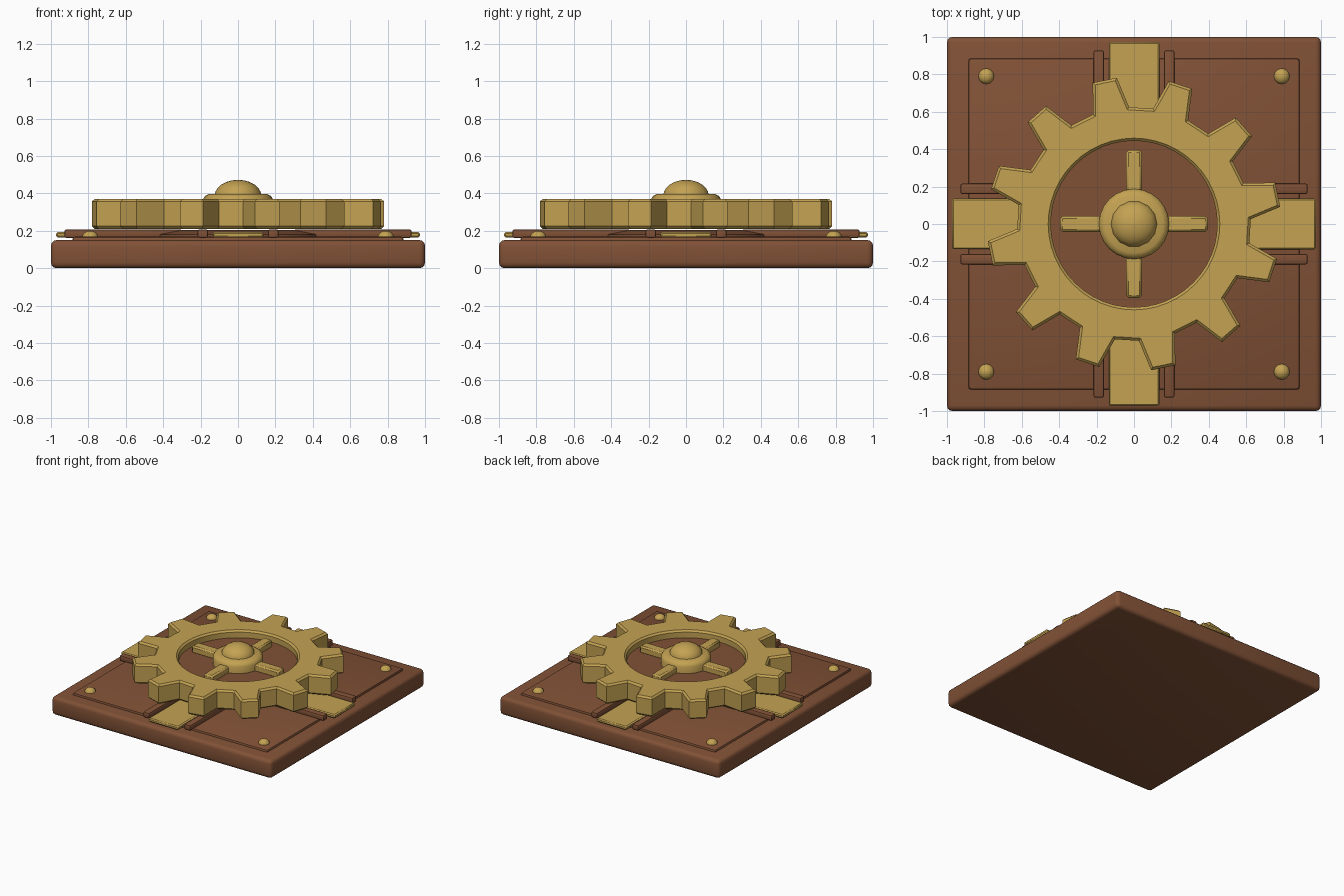
import bpy, bmesh
from math import sin, cos, radians, pi
from mathutils import Matrix

cube = bpy.data.objects.get("Cube")
if cube:
    bpy.data.objects.remove(cube, do_unlink=True)


def material(name, rgb):
    m = bpy.data.materials.new(name)
    m.use_nodes = True
    color = (*rgb, 1)
    m.diffuse_color = color
    m.node_tree.nodes["Principled BSDF"].inputs["Base Color"].default_value = color
    return m


WOOD = material("brown wood", (0.22, 0.083, 0.037))
BRASS = material("brass", (0.55, 0.36, 0.085))


def finish(name, bm, mat, smooth=True):
    bmesh.ops.recalc_face_normals(bm, faces=bm.faces)
    mesh = bpy.data.meshes.new(name)
    bm.to_mesh(mesh)
    bm.free()
    obj = bpy.data.objects.new(name, mesh)
    bpy.context.collection.objects.link(obj)
    mesh.materials.append(mat)
    if smooth:
        bpy.ops.object.select_all(action="DESELECT")
        obj.select_set(True)
        bpy.context.view_layer.objects.active = obj
        bpy.ops.object.shade_smooth_by_angle(angle=radians(40))
    return obj


def box(name, mat, x, y, z, bevel, segments=1, turn=0):
    """Bevelled box from (low, high) ranges, turned about the z axis."""
    bm = bmesh.new()
    bmesh.ops.create_cube(bm, size=1)
    for v in bm.verts:
        for i, (low, high) in enumerate((x, y, z)):
            v.co[i] = low + (v.co[i] + 0.5) * (high - low)
    bmesh.ops.bevel(bm, geom=bm.edges[:], offset=bevel, segments=segments,
                    profile=0.5, affect="EDGES")
    bm.transform(Matrix.Rotation(turn, 4, "Z"))
    return finish(name, bm, mat)


def lathe(name, mat, profile, sides, at=(0, 0)):
    """Solid of revolution from (radius, z) points, closed by flat caps."""
    bm = bmesh.new()
    rings = [[bm.verts.new((at[0] + r * cos(2 * pi * i / sides),
                            at[1] + r * sin(2 * pi * i / sides), z))
              for i in range(sides)] for r, z in profile]
    for a, b in zip(rings, rings[1:]):
        for i in range(sides):
            j = (i + 1) % sides
            bm.faces.new((a[i], a[j], b[j], b[i]))
    bm.faces.new(rings[0])
    bm.faces.new(rings[-1])
    return finish(name, bm, mat)


def dome(name, mat, radius, height, z, sides, rings, at=(0, 0)):
    profile = [(radius * cos(t), z + height * sin(t))
               for t in (pi / 2 * k / rings for k in range(rings))]
    profile.append((0.001, z + height))
    return lathe(name, mat, profile, sides, at)


def gear(name, mat, low, high, bevel):
    """Twelve-toothed ring with chamfered top and bottom rims."""
    bm = bmesh.new()
    tooth = ((-9.1, 0.625, -11.25), (-4.8, 0.787, -3.75),
             (4.8, 0.787, 3.75), (9.1, 0.625, 11.25))
    outer, inner = [], []
    for k in range(12):
        middle = 11.5 + 30 * k
        for angle, radius, hole_angle in tooth:
            a, h = radians(middle + angle), radians(middle + hole_angle)
            outer.append((radius * cos(a), radius * sin(a)))
            inner.append((0.445 * cos(h), 0.445 * sin(h)))
    loops = [[bm.verts.new((*p, z)) for p in points]
             for points, z in ((inner, low), (outer, low), (outer, high), (inner, high))]
    n = len(outer)
    for s in range(4):
        a, b = loops[s], loops[(s + 1) % 4]
        for i in range(n):
            j = (i + 1) % n
            bm.faces.new((a[i], a[j], b[j], b[i]))
    bm.normal_update()
    rims = [e for e in bm.edges
            if abs(e.verts[0].co.z - e.verts[1].co.z) < 1e-5
            and e.calc_face_angle(0) > 1]
    bmesh.ops.bevel(bm, geom=rims, offset=bevel, segments=1, affect="EDGES")
    return finish(name, bm, mat)


# Base slab and raised panel
box("base_slab", WOOD, (-1, 1), (-1, 1), (0, 0.15), 0.03, 3)
box("raised_panel", WOOD, (-0.885, 0.885), (-0.885, 0.885), (0.13, 0.168), 0.014, 2)

# Four arms: a brass plate between two rails, and one spoke of the wheel
for k, side in enumerate(("left", "back", "right", "front")):
    turn = k * pi / 2
    box(side + "_plate", BRASS, (0.35, 0.972), (-0.135, 0.135), (0.163, 0.193), 0.008, 1, turn)
    for sign, end in ((-1, "a"), (1, "b")):
        y = 0.188 * sign
        box(f"{side}_rail_{end}", WOOD, (0.3, 0.928), (y - 0.028, y + 0.028),
            (0.162, 0.207), 0.01, 2, turn)
    box(side + "_spoke", BRASS, (0.1, 0.395), (-0.042, 0.042), (0.3, 0.362), 0.012, 1, turn)

# Corner rivets
for sx, x_name in ((1, "left"), (-1, "right")):
    for sy, y_name in ((1, "back"), (-1, "front")):
        dome(f"{y_name}_{x_name}_rivet", BRASS, 0.043, 0.035, 0.165, 12, 4,
             (0.79 * sx, 0.79 * sy))

# Wheel: support disc, inner disc, gear ring, hub and cap
lathe("support_disc", WOOD, [(0.47, 0.16), (0.47, 0.18), (0.37, 0.203)], 48)
lathe("inner_disc", WOOD, [(0.45, 0.22), (0.45, 0.31)], 48)
gear("gear_ring", BRASS, 0.21, 0.37, 0.014)
lathe("hub", BRASS, [(0.188, 0.3), (0.188, 0.365), (0.178, 0.384), (0.155, 0.397)], 24)
dome("hub_cap", BRASS, 0.125, 0.085, 0.387, 14, 6)
